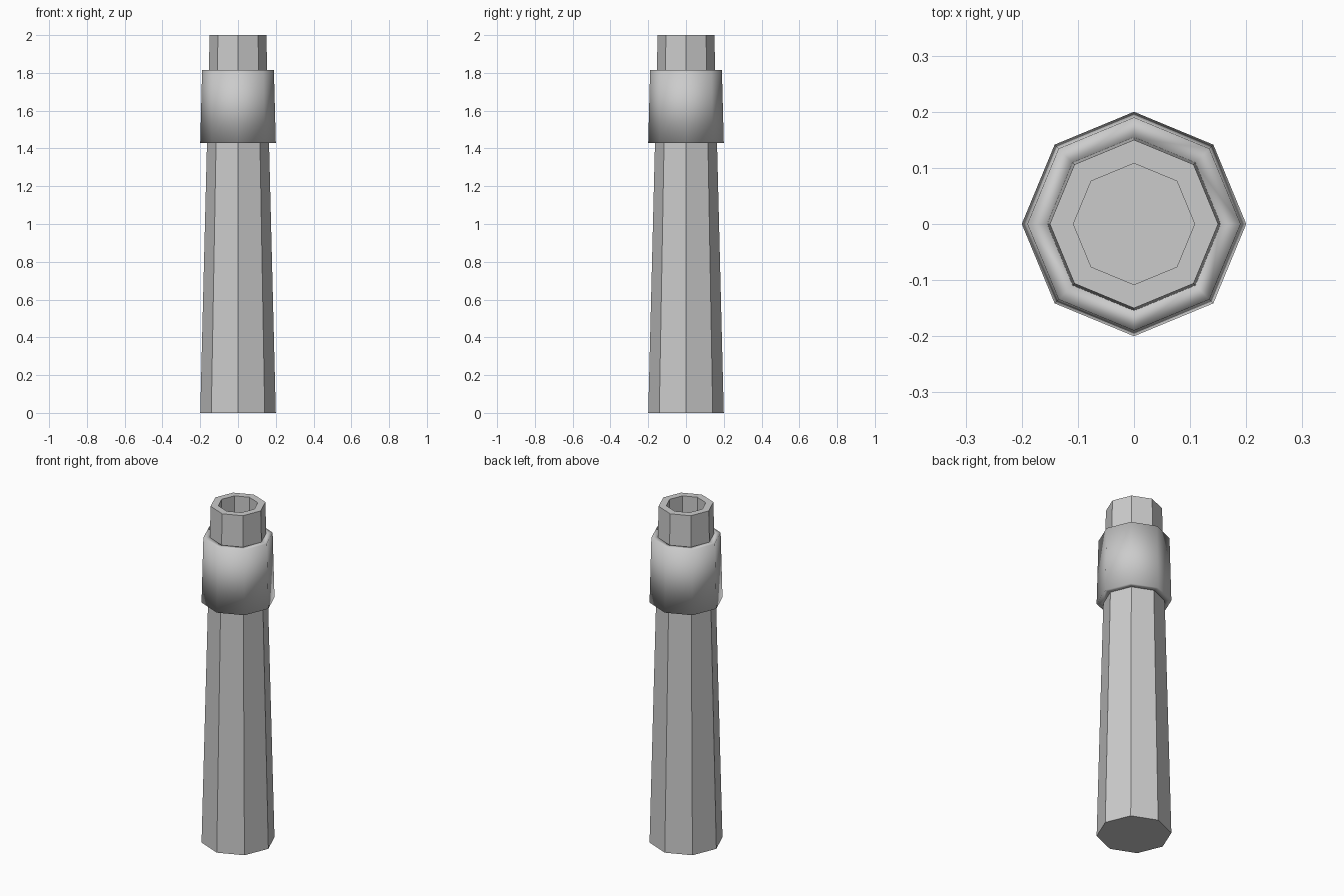
import bpy
import bmesh
from math import cos, sin, tau

if "Cube" in bpy.data.objects:
    bpy.data.objects.remove(bpy.data.objects["Cube"])

SIDES = 8


def lathe(name, profile, closed=False, smooth=False):
    """Revolve (radius, z) points into an eight-sided part."""
    bm = bmesh.new()
    rings = [[bm.verts.new((r * cos(tau * i / SIDES), r * sin(tau * i / SIDES), z))
              for i in range(SIDES)] for r, z in profile]
    pairs = list(zip(rings, rings[1:]))
    if closed:
        pairs.append((rings[-1], rings[0]))
    else:
        bm.faces.new(rings[0])
        bm.faces.new(rings[-1])
    for a, b in pairs:
        for i in range(SIDES):
            j = (i + 1) % SIDES
            bm.faces.new((a[i], a[j], b[j], b[i]))
    bmesh.ops.recalc_face_normals(bm, faces=bm.faces)
    for f in bm.faces:
        f.smooth = smooth
    mesh = bpy.data.meshes.new(name)
    bm.to_mesh(mesh)
    bm.free()
    obj = bpy.data.objects.new(name, mesh)
    bpy.context.collection.objects.link(obj)
    return obj


# Tapered shaft with a straight socket sunk into its top
lathe("shaft", [(0.2, 0), (0.15, 2.0), (0.108, 2.0), (0.108, 1.8)])

# Smooth-shaded collar whose inner wall sits just inside the shaft
lathe("collar", [(0.2, 1.43), (0.19, 1.815), (0.153, 1.815), (0.162, 1.43)],
      closed=True, smooth=True)
